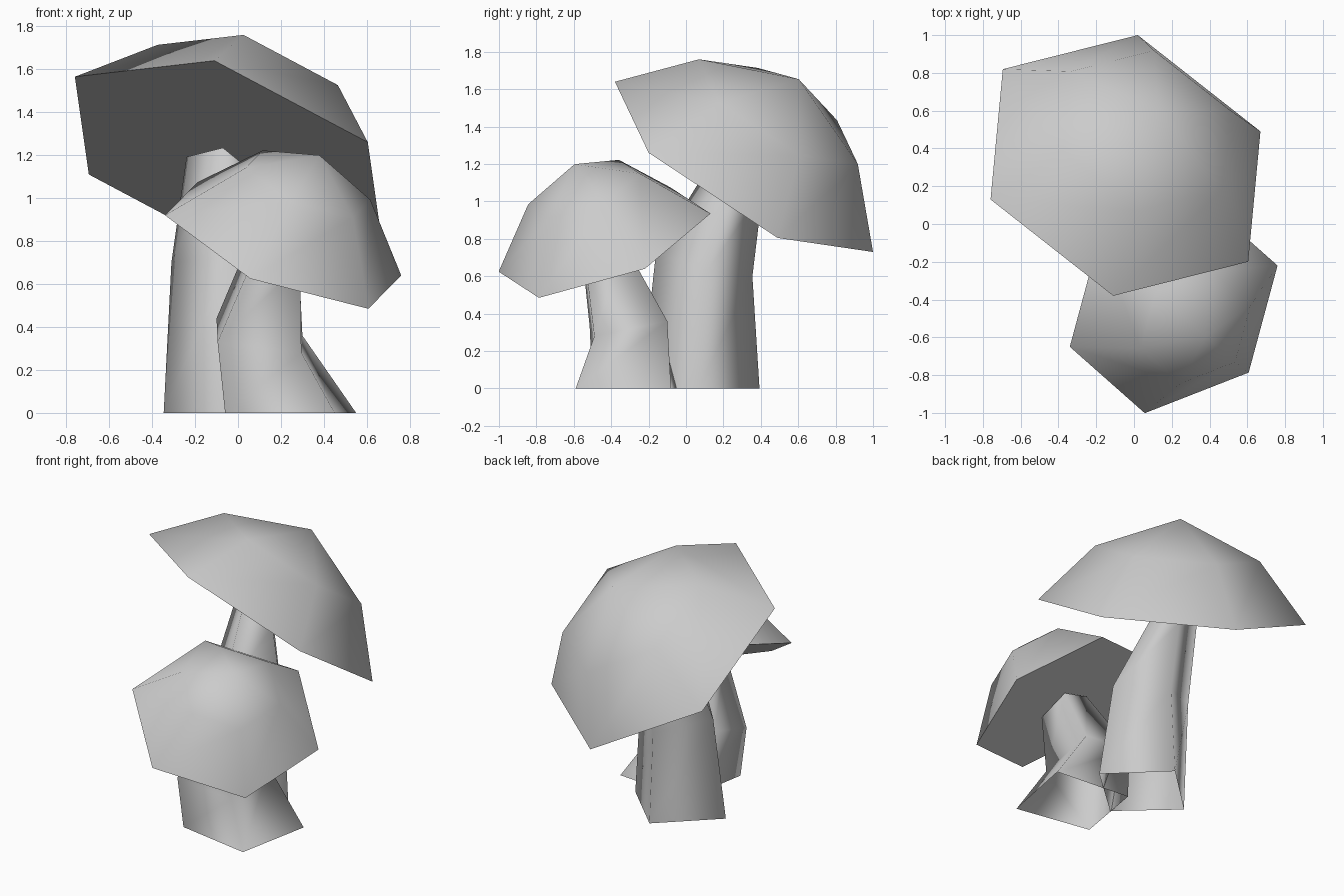
import bpy
import bmesh
from math import cos, sin, tau
from mathutils import Vector

cube = bpy.data.objects.get("Cube")
if cube:
    bpy.data.objects.remove(cube, do_unlink=True)

grey = bpy.data.materials.new("plain grey")
grey.use_nodes = True
color = (0.6, 0.6, 0.6, 1)
grey.diffuse_color = color
grey.node_tree.nodes["Principled BSDF"].inputs["Base Color"].default_value = color


def finish(name, bm):
    mesh = bpy.data.meshes.new(name)
    bm.to_mesh(mesh)
    bm.free()
    mesh.materials.append(grey)
    obj = bpy.data.objects.new(name, mesh)
    bpy.context.collection.objects.link(obj)


def bridge(bm, lower, upper):
    n = len(lower)
    for i in range(n):
        j = (i + 1) % n
        bm.faces.new((lower[i], lower[j], upper[j], upper[i])).smooth = True


def make_cap(name, center, normal, rim, shoulder, peak):
    """Six-sided dome: rim ring, shoulder ring (scale, height), apex, flat underside."""
    c, n, a = Vector(center), Vector(normal).normalized(), Vector(rim)
    b = n.cross(a)
    bm = bmesh.new()
    rings = []
    for scale, height in ((1, 0), shoulder):
        rings.append([bm.verts.new(c + n * height + scale * (a * cos(tau * i / 6) + b * sin(tau * i / 6)))
                      for i in range(6)])
    bridge(bm, *rings)
    apex = bm.verts.new(c + n * peak)
    for i in range(6):
        bm.faces.new((rings[1][i], rings[1][(i + 1) % 6], apex)).smooth = True
    under = bm.faces.new(rings[0][::-1])
    for edge in under.edges:
        edge.smooth = False
    finish(name, bm)


def make_stem(name, foot, waist, top, center, normal, gap):
    """Four-sided bent tube, open at both ends, its top parallel to the cap's underside."""
    c, n = Vector(center), Vector(normal)
    bm = bmesh.new()
    rings = [[bm.verts.new((x, y, 0)) for x, y in foot],
             [bm.verts.new(p) for p in waist],
             [bm.verts.new((x, y, c.z - gap - (n.x * (x - c.x) + n.y * (y - c.y)) / n.z)) for x, y in top]]
    for lower, upper in zip(rings, rings[1:]):
        bridge(bm, lower, upper)
    finish(name, bm)


# Tall mushroom at the back
center, normal = (-0.045, 0.31, 1.185), (0.303, 0.505, 0.809)
make_cap("tall_cap", center, normal, (0.065, 0.69, -0.455), (0.615, 0.365), 0.58)
make_stem("tall_stem",
          [(0.335, 0.066), (0, 0.393), (-0.346, 0.066), (-0.01, -0.24)],
          [(0.265, 0.115, 0.63), (0, 0.355, 0.6), (-0.31, 0.15, 0.7), (-0.03, -0.16, 0.73)],
          [(0.08, 0.256), (-0.02, 0.41), (-0.24, 0.32), (-0.07, 0.15)], center, normal, 0.06)

# Short mushroom at the front
center, normal = (0.21, -0.435, 0.78), (0.353, -0.335, 0.874)
make_cap("short_cap", center, normal, (0.55, 0.215, -0.14), (0.528, 0.328), 0.48)
make_stem("short_stem",
          [(0.45, -0.59), (0.55, -0.08), (0.02, -0.035), (-0.06, -0.5)],
          [(0.295, -0.49, 0.28), (0.3, -0.1, 0.36), (-0.1, -0.16, 0.44), (-0.095, -0.515, 0.33)],
          [(0.29, -0.54), (0.28, -0.33), (0.07, -0.37), (0.09, -0.56)], center, normal, 0.02)
